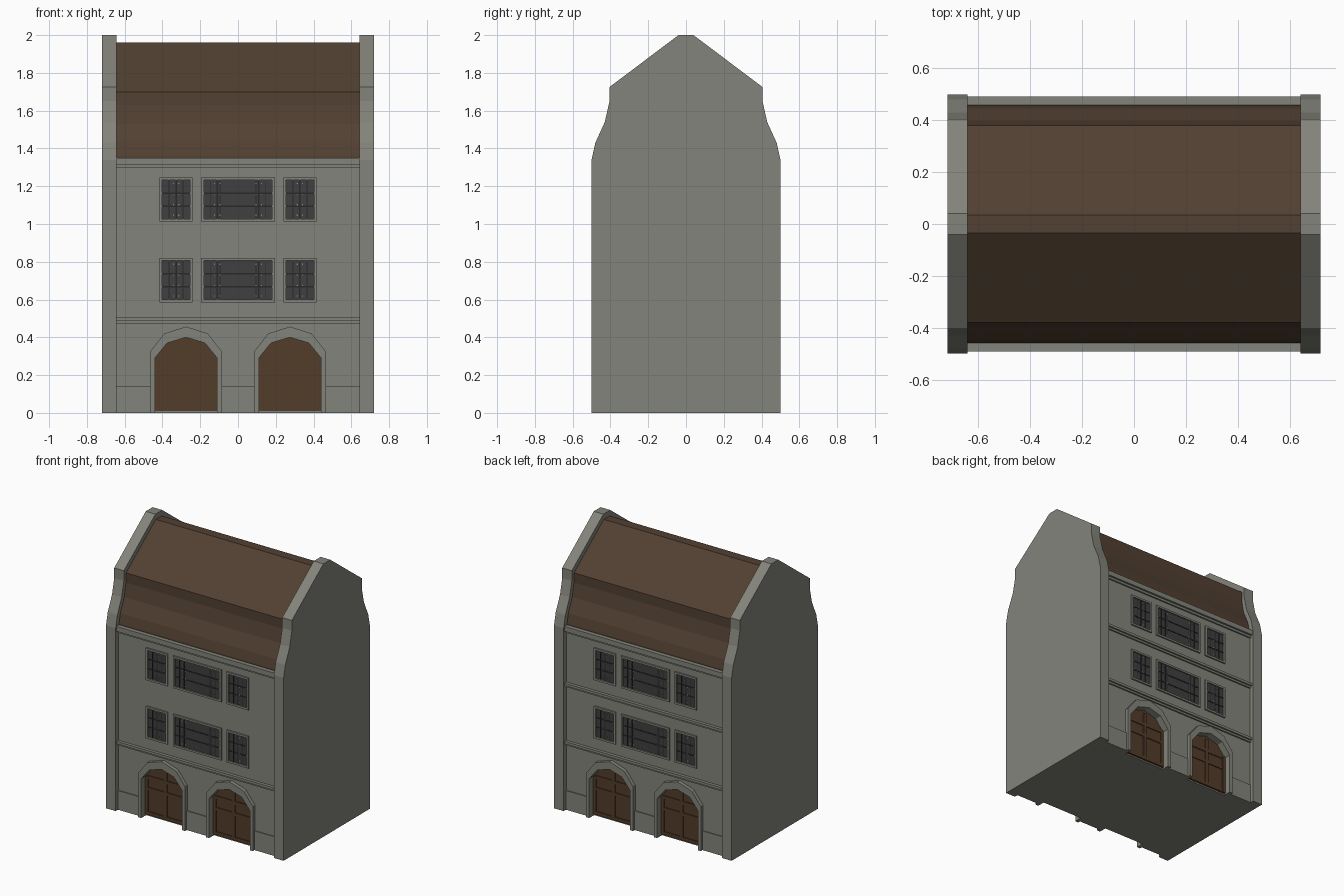
import bpy, bmesh
from mathutils import Vector

cube = bpy.data.objects.get("Cube")
if cube:
    bpy.data.objects.remove(cube, do_unlink=True)


def material(name, rgb):
    m = bpy.data.materials.new(name)
    m.use_nodes = True
    m.diffuse_color = (*rgb, 1)
    bsdf = m.node_tree.nodes["Principled BSDF"]
    bsdf.inputs["Base Color"].default_value = (*rgb, 1)
    bsdf.inputs["Roughness"].default_value = 0.9
    return m


STONE = material("grey stone", (0.23, 0.23, 0.2))
ROOF = material("brown roof", (0.085, 0.052, 0.032))
WOOD = material("door wood", (0.085, 0.045, 0.022))
PANE = material("dark glass", (0.05, 0.05, 0.053))
LEAD = material("window lead", (0.022, 0.022, 0.023))


class Part:
    """Collects prisms and boxes into one named object."""

    def __init__(self, name, mat, side=-1):
        self.name, self.mat, self.side, self.bm = name, mat, side, bmesh.new()

    def prism(self, points, a, b, axis="y"):
        # points are (x, z) swept along y, or (y, z) swept along x
        def place(p, d):
            return Vector((p[0], d * self.side, p[1]) if axis == "y" else (d, p[0], p[1]))
        bottom = [self.bm.verts.new(place(p, a)) for p in points]
        top = [self.bm.verts.new(place(p, b)) for p in points]
        self.bm.faces.new(bottom)
        self.bm.faces.new(top[::-1])
        n = len(points)
        for i in range(n):
            j = (i + 1) % n
            self.bm.faces.new((bottom[i], top[i], top[j], bottom[j]))

    def box(self, x0, x1, y0, y1, z0, z1):
        self.prism([(x0, z0), (x1, z0), (x1, z1), (x0, z1)], y0, y1)

    def finish(self):
        bmesh.ops.recalc_face_normals(self.bm, faces=self.bm.faces)
        mesh = bpy.data.meshes.new(self.name)
        self.bm.to_mesh(mesh)
        self.bm.free()
        mesh.materials.append(self.mat)
        bpy.context.collection.objects.link(bpy.data.objects.new(self.name, mesh))


def symmetric(half):
    return half + [(-y, z) for y, z in reversed(half)]


# Gable walls rising above the roof at both ends
gable = symmetric([(0.5, 0), (0.5, 1.34), (0.48, 1.43), (0.43, 1.54),
                   (0.405, 1.65), (0.405, 1.725), (0.04, 2.0)])
for label, x0, x1 in (("left", 0.642, 0.72), ("right", -0.72, -0.642)):
    wall = Part(label + "_gable_wall", STONE)
    wall.prism(gable, x0, x1, "x")
    wall.finish()

# Inner block and the curved roof
core = Part("building_core", STONE)
core.box(-0.645, 0.645, -0.435, 0.435, 0, 1.34)
core.finish()
roof = Part("roof", ROOF)
roof.prism(symmetric([(0.46, 1.33), (0.46, 1.36), (0.445, 1.43), (0.4, 1.53),
                      (0.38, 1.63), (0.38, 1.7), (0.035, 1.96)]), -0.645, 0.645, "x")
roof.finish()

DOORS = (-0.275, 0.275)
WALL = 0.465
opening = [(-0.165, 0), (-0.165, 0.29), (-0.1, 0.37), (0, 0.4),
           (0.1, 0.37), (0.165, 0.29), (0.165, 0)]
outer = [(0.19, 0), (0.19, 0.325), (0.115, 0.42), (0, 0.457),
         (-0.115, 0.42), (-0.19, 0.325), (-0.19, 0)]


def shift(points, dx):
    return [(x + dx, z) for x, z in points]


def facade(label, side, ledges):
    def part(name, mat):
        return Part(label + "_" + name, mat, side)

    # Wall skin with two arched doorways
    skin = part("wall", STONE)
    outline = [(-0.645, 0)]
    for cx in DOORS:
        outline += shift(opening, cx)
    skin.prism(outline + [(0.645, 0), (0.645, 1.34), (-0.645, 1.34)], 0.43, WALL)
    skin.finish()

    # Plinth beside and between the doors
    plinth = part("plinth", STONE)
    for x0, x1 in ((-0.645, -0.46), (-0.09, 0.09), (0.46, 0.645)):
        plinth.box(x0, x1, 0.45, WALL + 0.008, 0, 0.14)
    plinth.finish()

    # Ledges and stepped cornice
    trim = part("ledges", STONE)
    for z in ledges:
        trim.box(-0.645, 0.645, 0.45, 0.488, z, z + 0.018)
        trim.box(-0.645, 0.645, 0.45, 0.476, z - 0.014, z)
    trim.box(-0.645, 0.645, 0.45, 0.476, 1.298, 1.314)
    trim.box(-0.645, 0.645, 0.43, 0.491, 1.314, 1.35)
    trim.finish()

    # Doors with raised rails, and their stone surrounds
    surround, door = part("door_surrounds", STONE), part("doors", WOOD)
    for cx in DOORS:
        surround.prism(shift(opening + outer, cx), 0.43, 0.492)
        door.prism(shift([(x, max(z, 0.01)) for x, z in opening], cx), 0.43, 0.44)
        for dx in (-0.153, 0, 0.153):
            door.box(cx + dx - 0.012, cx + dx + 0.012, 0.435, 0.447, 0.012,
                     0.375 if dx == 0 else 0.29)
        for z in (0.012, 0.19, 0.275):
            door.box(cx - 0.16, cx + 0.16, 0.435, 0.446, z, z + 0.024)
    surround.finish()
    door.finish()

    # Leaded windows on two floors
    frame, glass = part("window_frames", STONE), part("window_panes", PANE)
    lead, studs = part("window_lead", LEAD), part("window_studs", STONE)
    for z in (0.585, 1.012):
        top = z + 0.235
        for cx, w in ((-0.328, 0.088), (0, 0.195), (0.328, 0.088)):
            f = 0.014
            for s in (-1, 1):
                e = cx + s * w
                frame.box(min(e, e - s * f), max(e, e - s * f), 0.45, 0.476, z, top)
            frame.box(cx - w, cx + w, 0.45, 0.476, z, z + f)
            frame.box(cx - w, cx + w, 0.45, 0.476, top - f, top)
            i = w - f
            glass.box(cx - i, cx + i, 0.45, WALL + 0.002, z + f, top - f)
            # Dividing bars, with small casements at each end of the wide window
            centres = (cx,) if w < 0.1 else (-0.11, 0.11)
            for c in centres:
                lead.box(c - 0.004, c + 0.004, 0.46, 0.471, z + f, top - f)
            for k in (1, 2):
                zz = z + f + k * (0.235 - 2 * f) / 3
                lead.box(cx - i, cx + i, 0.46, 0.47, zz - 0.004, zz + 0.004)
            for c in centres:
                for dx in (-0.037, 0.037):
                    if abs(c + dx) < 0.1 and w > 0.1:
                        dx *= 0.4
                    lead.box(c + dx - 0.002, c + dx + 0.002, 0.46, 0.469, z + f, top - f)
                for dx in (-0.014, 0.014):
                    for k in range(4):
                        zz = z + 0.034 + k * 0.056
                        studs.box(c + dx - 0.003, c + dx + 0.003, 0.46, 0.47,
                                  zz - 0.003, zz + 0.003)
    for p in (frame, glass, lead, studs):
        p.finish()


facade("front", -1, [0.488])
facade("back", 1, [0.488, 0.915])
